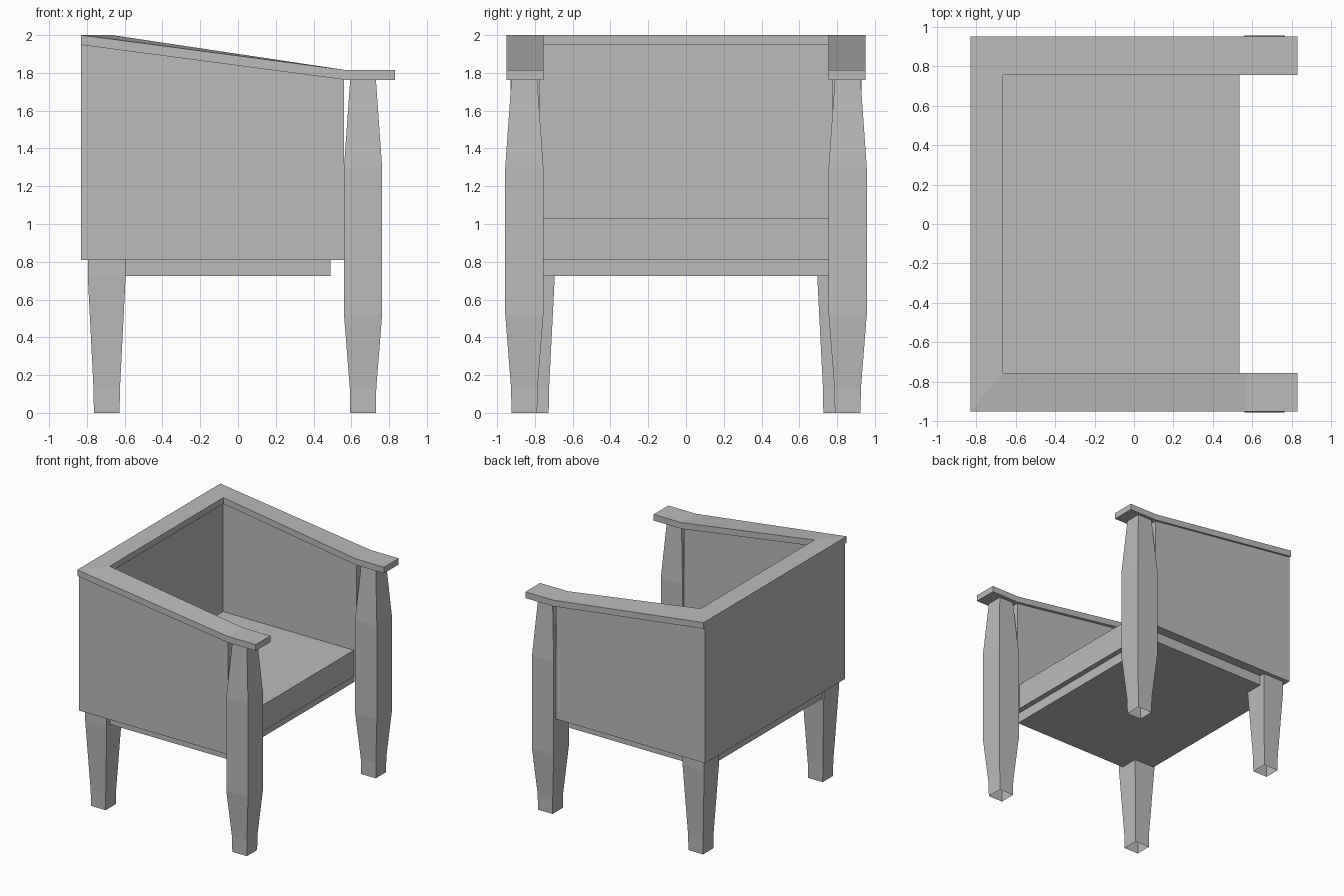
import bpy
import bmesh

cube = bpy.data.objects.get("Cube")
if cube:
    bpy.data.objects.remove(cube, do_unlink=True)

grey = bpy.data.materials.new("plain_grey")
grey.use_nodes = True
grey.diffuse_color = (0.5, 0.5, 0.5, 1)
grey.node_tree.nodes["Principled BSDF"].inputs["Base Color"].default_value = (0.5, 0.5, 0.5, 1)


def loft(name, rings, cap_start=True, cap_end=True):
    """Join equal-sized rings of points into one flat-shaded part."""
    bm = bmesh.new()
    loops = [[bm.verts.new(p) for p in ring] for ring in rings]
    for a, b in zip(loops, loops[1:]):
        for i in range(len(a)):
            j = (i + 1) % len(a)
            bm.faces.new((a[i], a[j], b[j], b[i]))
    if cap_start:
        bm.faces.new(loops[0][::-1])
    if cap_end:
        bm.faces.new(loops[-1])
    bmesh.ops.recalc_face_normals(bm, faces=bm.faces)
    mesh = bpy.data.meshes.new(name)
    bm.to_mesh(mesh)
    bm.free()
    mesh.materials.append(grey)
    obj = bpy.data.objects.new(name, mesh)
    bpy.context.collection.objects.link(obj)
    return obj


def rect(x0, x1, y0, y1, z):
    return [(x0, y0, z), (x1, y0, z), (x1, y1, z), (x0, y1, z)]


def box(name, x0, x1, y0, y1, z0, z1):
    return loft(name, [rect(x0, x1, y0, y1, z0), rect(x0, x1, y0, y1, z1)])


def leg(name, x, y, sections):
    """Square leg with an open foot; sections are (height, half width)."""
    rings = [rect(x - r, x + r, y - r, y + r, z) for z, r in sections]
    return loft(name, rings, cap_start=False)


# Seat, the frame below it, and the back
box("seat", -0.70, 0.535, -0.79, 0.79, 0.81, 1.03)
box("seat_frame", -0.785, 0.49, -0.85, 0.85, 0.725, 0.815)
box("back_panel", -0.83, -0.68, -0.93, 0.93, 0.81, 1.955)

front_profile = [(0, 0.068), (0.13, 0.07), (0.52, 0.101), (1.3, 0.101), (1.765, 0.068)]
back_profile = [(0, 0.068), (0.13, 0.07), (0.72, 0.1), (0.815, 0.1)]

for label, s in (("right", -1), ("left", 1)):
    # Sloping side panel
    side = [(-0.82, 0.81), (0.56, 0.81), (0.56, 1.775), (-0.82, 1.96)]
    loft(label + "_side_panel", [[(x, s * y, z) for x, z in side] for y in (0.775, 0.93)])
    # Legs
    leg(label + "_front_leg", 0.662, s * 0.856, front_profile)
    leg(label + "_back_leg", -0.695, s * 0.795, back_profile)

# Arm and back rail: a U-shaped band, mitred at the back corners
half = [(0.83, 0.83, 1.815), (0.57, 0.57, 1.815), (-0.83, -0.665, 2.0)]
stations = [(*p, -1) for p in half] + [(*p, 1) for p in half[::-1]]
rings = []
for outer, inner, z, s in stations:
    low = z - 0.052
    rings.append([(outer, s * 0.95, z), (inner, s * 0.755, z),
                  (inner, s * 0.755, low), (outer, s * 0.95, low)])
loft("arm_and_back_rail", rings)
